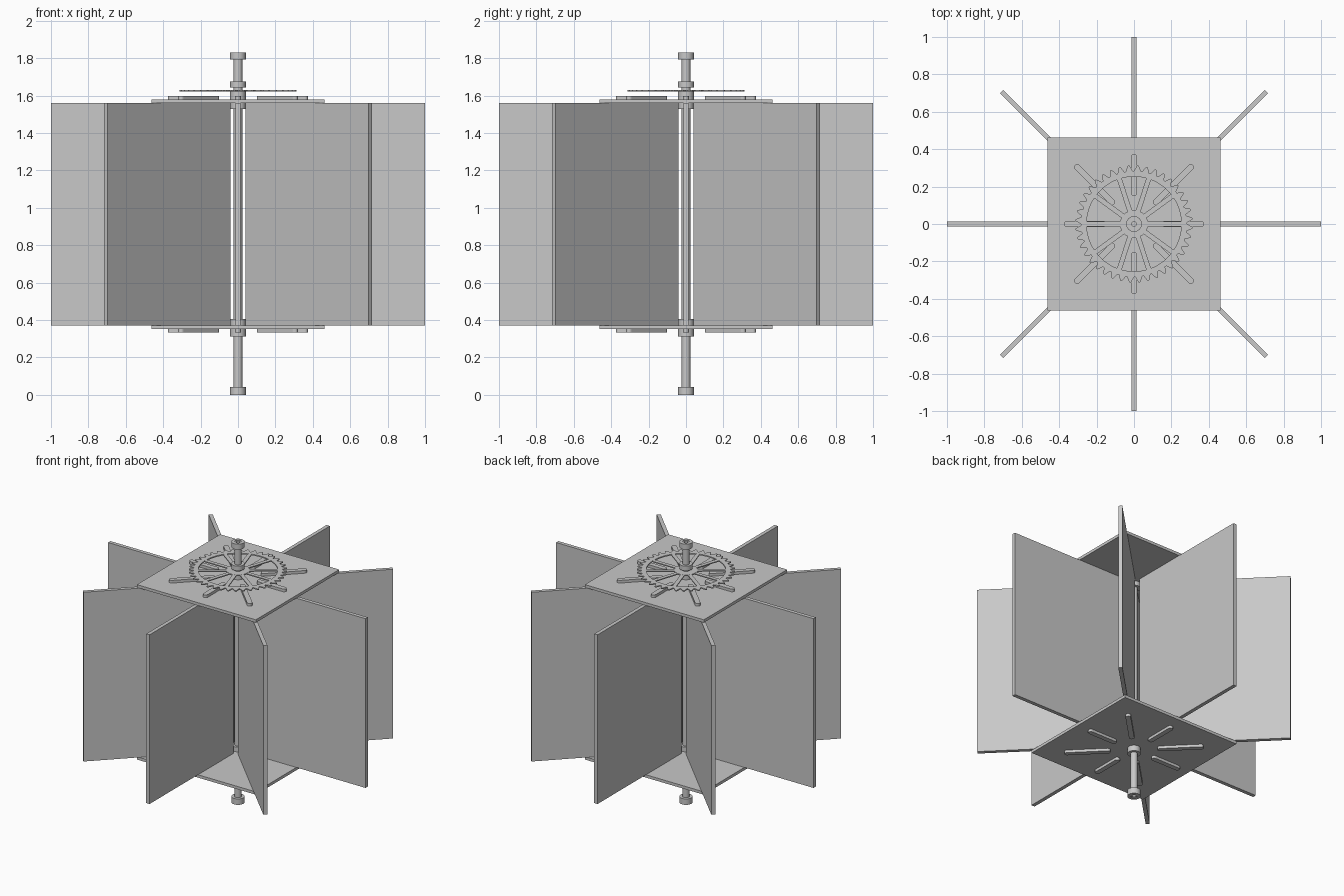
import bpy
import bmesh
from math import sin, cos, pi, tau
from mathutils import Matrix

cube = bpy.data.objects.get("Cube")
if cube:
    bpy.data.objects.remove(cube, do_unlink=True)

grey = bpy.data.materials.new("plain_grey")
grey.use_nodes = True
colour = (0.58, 0.58, 0.58, 1)
grey.diffuse_color = colour
grey.node_tree.nodes["Principled BSDF"].inputs["Base Color"].default_value = colour


def finish(name, bm, smooth=False):
    bmesh.ops.recalc_face_normals(bm, faces=bm.faces)
    mesh = bpy.data.meshes.new(name)
    bm.to_mesh(mesh)
    bm.free()
    mesh.materials.append(grey)
    obj = bpy.data.objects.new(name, mesh)
    bpy.context.collection.objects.link(obj)
    if smooth:
        bpy.ops.object.select_all(action="DESELECT")
        obj.select_set(True)
        bpy.context.view_layer.objects.active = obj
        bpy.ops.object.shade_smooth_by_angle()
    return obj


def add_box(bm, x0, x1, width, z0, z1, angle=0):
    place = (Matrix.Rotation(angle, 4, "Z")
             @ Matrix.Translation(((x0 + x1) / 2, 0, (z0 + z1) / 2))
             @ Matrix.Diagonal((x1 - x0, width, z1 - z0, 1)))
    bmesh.ops.create_cube(bm, size=1, matrix=place)


def add_prism(bm, outline, z0, z1):
    face = bm.faces.new([bm.verts.new((x, y, z0)) for x, y in outline])
    new = bmesh.ops.extrude_face_region(bm, geom=[face])["geom"]
    verts = [g for g in new if isinstance(g, bmesh.types.BMVert)]
    bmesh.ops.translate(bm, verts=verts, vec=(0, 0, z1 - z0))


def add_ring(bm, outer, inner, z0, z1):
    # outer and inner are matching lists of radii around the circle
    n = len(outer)
    loops = []
    for radii, z in ((outer, z0), (outer, z1), (inner, z1), (inner, z0)):
        loops.append([bm.verts.new((r * cos(tau * i / n), r * sin(tau * i / n), z))
                      for i, r in enumerate(radii)])
    for k in range(4):
        a, b = loops[k], loops[(k + 1) % 4]
        for i in range(n):
            j = (i + 1) % n
            bm.faces.new((a[i], a[j], b[j], b[i]))


def tube(name, radius, bore, z0, z1, sides=32):
    bm = bmesh.new()
    add_ring(bm, [radius] * sides, [bore] * sides, z0, z1)
    return finish(name, bm, True)


def stadium(r0, r1, half, angle):
    points = []
    for centre, start in ((r1 - half, -pi / 2), (r0 + half, pi / 2)):
        for i in range(9):
            a = start + pi * i / 8
            points.append((centre + half * cos(a), half * sin(a)))
    c, s = cos(angle), sin(angle)
    return [(x * c - y * s, x * s + y * c) for x, y in points]


# Radial paddles
LOW, HIGH, PLATE = 0.372, 1.56, 0.02
for i in range(8):
    bm = bmesh.new()
    add_box(bm, 0.07, 1.0, 0.026, LOW, HIGH, tau * i / 8)
    finish(f"paddle_{i + 1}", bm)

# Square end plates with raised radial ribs
for label, z, way in (("top", HIGH, 1), ("bottom", LOW, -1)):
    bm = bmesh.new()
    add_box(bm, -0.462, 0.462, 0.924, *sorted((z, z + way * PLATE)))
    finish(f"{label}_plate", bm)
    bm = bmesh.new()
    for i in range(8):
        r0, r1 = (0.15, 0.445) if i % 2 else (0.15, 0.375)
        add_prism(bm, stadium(r0, r1, 0.017, tau * i / 8),
                  *sorted((z + way * (PLATE - 0.002), z + way * 0.039)))
    finish(f"{label}_ribs", bm)

# Hollow shaft and its collars
tube("shaft", 0.023, 0.013, 0.004, 1.826)
collars = {
    "foot_collar": (0, 0.042),
    "lower_outer_collar": (0.313, 0.352),
    "lower_inner_collar": (0.372, 0.405),
    "upper_inner_collar": (1.528, 1.56),
    "upper_outer_collar": (1.58, 1.621),
    "sprocket_collar": (1.643, 1.676),
    "head_collar": (1.792, 1.83),
}
for name, (z0, z1) in collars.items():
    tube(name, 0.042, 0.0225, z0, z1)

# Toothed sprocket: rim, hub and spokes
bm = bmesh.new()
teeth = 40
rim = [0.283, 0.283, 0.298, 0.313, 0.313, 0.298] * teeth
add_ring(bm, rim, [0.253] * len(rim), 1.622, 1.63)
finish("sprocket_rim", bm)
tube("sprocket_hub", 0.075, 0.0225, 1.622, 1.63)
bm = bmesh.new()
for i in range(10):
    add_box(bm, 0.07, 0.258, 0.026, 1.6225, 1.6295, tau * i / 10)
finish("sprocket_spokes", bm)
